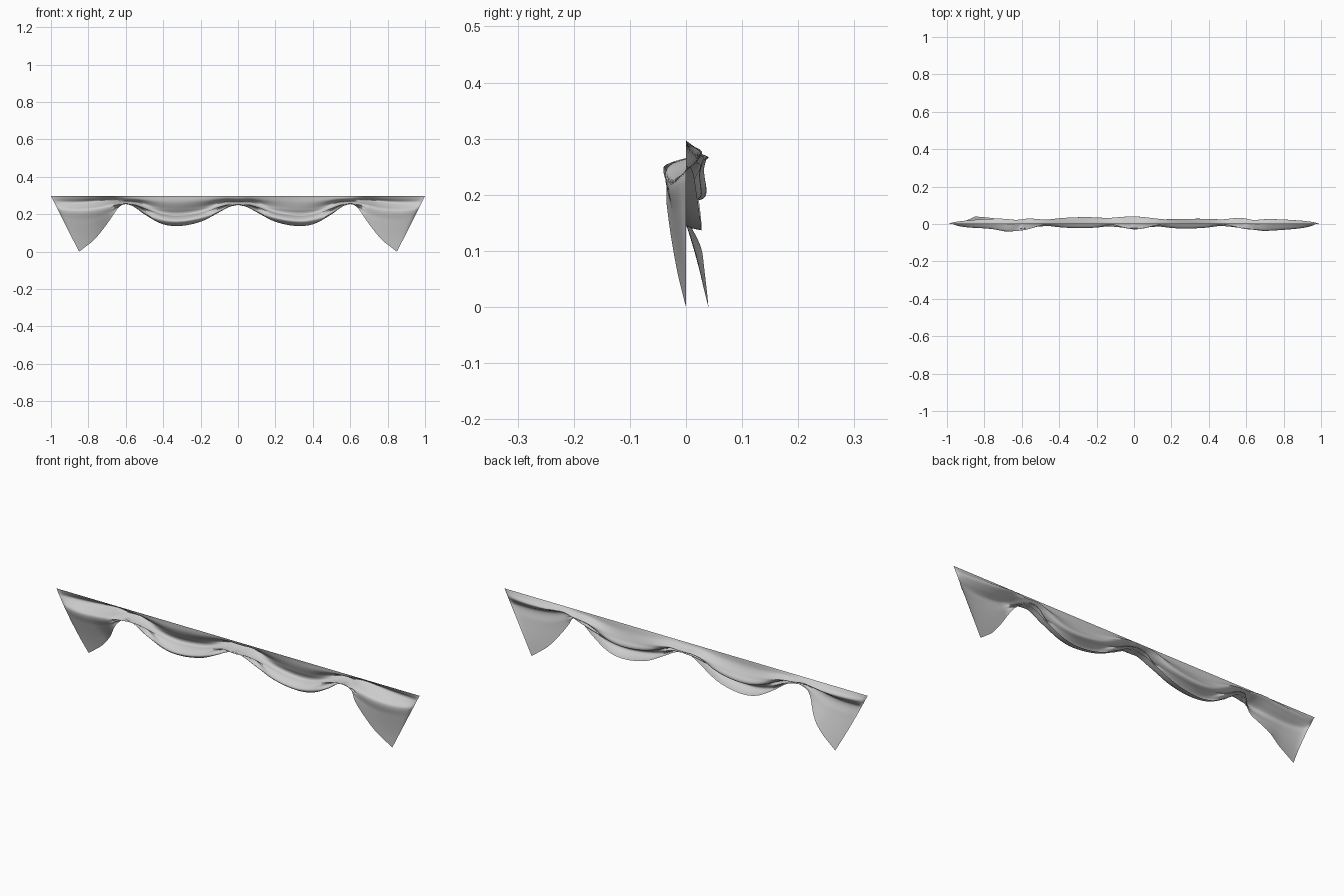
import bpy, bmesh, math

if "Cube" in bpy.data.objects:
    bpy.data.objects.remove(bpy.data.objects["Cube"])

TOP = 0.297
COLS, ROWS = 260, 60


def curve(points, t):
    """Smooth interpolation through (parameter, value) pairs."""
    n = len(points)

    def slope(i):
        a, b = points[max(i - 1, 0)], points[min(i + 1, n - 1)]
        return (b[1] - a[1]) / (b[0] - a[0])

    for i in range(n - 1):
        (t0, p0), (t1, p1) = points[i], points[i + 1]
        if t <= t1 or i == n - 2:
            h = t1 - t0
            s = (t - t0) / h
            return ((2*s**3 - 3*s*s + 1) * p0 + (s**3 - 2*s*s + s) * h * slope(i)
                    + (3*s*s - 2*s**3) * p1 + (s**3 - s*s) * h * slope(i + 1))


def ease(a, b, t):
    s = min(1.0, max(0.0, (t - a) / (b - a)))
    return s * s * (3 - 2 * s)


# Scalloped hem of one half: column, hem x, hem z
HEM = [(0, 0, .25), (.05, .05, .238), (.1, .1, .211), (.2, .2, .16), (.32, .32, .137),
       (.41, .41, .15), (.5, .5, .2), (.56, .56, .242), (.6, .605, .254),
       (.66, .642, .232), (.72, .668, .195), (.8, .71, .135), (.9, .77, .063),
       (.96, .817, .025), (1, .85, 0)]
HEM_X = [(a, b) for a, b, c in HEM]
HEM_Z = [(a, c) for a, b, c in HEM]

# Fold depth from the top edge to the hem: at a tie, mid swag, and outer tail
TIE = [(0, 0), (.2, .008), (.42, .036), (.55, .012), (.67, -.028), (.75, .0),
       (.82, .03), (.91, -.022), (1, .012)]
SWAG = [(0, 0), (.2, .006), (.45, .024), (.6, .032), (.72, .006), (.83, -.024),
        (.9, -.008), (1, .028)]
TAIL = [(0, 0), (.12, .012), (.26, .028), (.42, .0), (.6, -.042), (1, -.042)]


def cloth_point(u, v):
    t = abs(u)
    end = max(0.0, (t - .6) / .4)
    x = t + (curve(HEM_X, t) - t) * v
    hem = curve(HEM_Z, t)
    z = TOP - (TOP - hem) * v
    # Folds converge on the outer top corner
    q = min(1.0, v / (1 - .6 * end))
    tie = max(math.exp(-((t - c) / .13) ** 2) for c in (0, .6))
    mix = ease(.54, .74, t)
    y = tie * curve(TIE, q) + (1 - tie) * curve(SWAG, q)
    y = (1 - mix) * y + mix * curve(TAIL, q)
    # Top folds run out to the corner while the hem flattens towards the tip
    upper, lower = math.sqrt(max(0.0, 1 - end ** 2)), 1 - end ** 1.6
    y *= upper + (lower - upper) * ease(.2, .9, v)
    # Slow sideways drift of the folds
    y += .005 * math.sin(7 * u + 5 * v) * math.sin(math.pi * v) * (1 - end)
    # Gathered, overlapping pleats hang below the top edge at the tie points
    gather = max(math.exp(-((t - c) / .06) ** 2) for c in (0, .6))
    z -= gather * (.013 * math.sin(math.pi * v)
                   + .004 * ease(.3, .5, v) * math.sin(4 * math.pi * v))
    # Hem of each swag rolls over itself
    z += .005 * (1 - gather) * (1 - mix) * ease(.5, .7, v) * math.sin(6 * math.pi * v)
    # One tail curls backwards
    if u < 0:
        y += (.055 * ease(.66, .86, t) - .015 * end ** 3) * v ** 2
    return (math.copysign(x, u), y, z)


# Draped cloth sheet
bm = bmesh.new()
grid = [[bm.verts.new(cloth_point(-1 + 2 * i / COLS, j / ROWS)) for j in range(ROWS + 1)]
        for i in range(COLS + 1)]
for i in range(COLS):
    for j in range(ROWS):
        bm.faces.new((grid[i][j], grid[i][j + 1], grid[i + 1][j + 1], grid[i + 1][j]))
mesh = bpy.data.meshes.new("draped_valance")
bm.to_mesh(mesh)
bm.free()
valance = bpy.data.objects.new("draped_valance", mesh)
bpy.context.collection.objects.link(valance)

# Plain grey fabric
fabric = bpy.data.materials.new("grey_fabric")
fabric.diffuse_color = (.6, .6, .6, 1)
fabric.use_nodes = True
fabric.node_tree.nodes["Principled BSDF"].inputs["Base Color"].default_value = fabric.diffuse_color
mesh.materials.append(fabric)
for face in mesh.polygons:
    face.use_smooth = True
